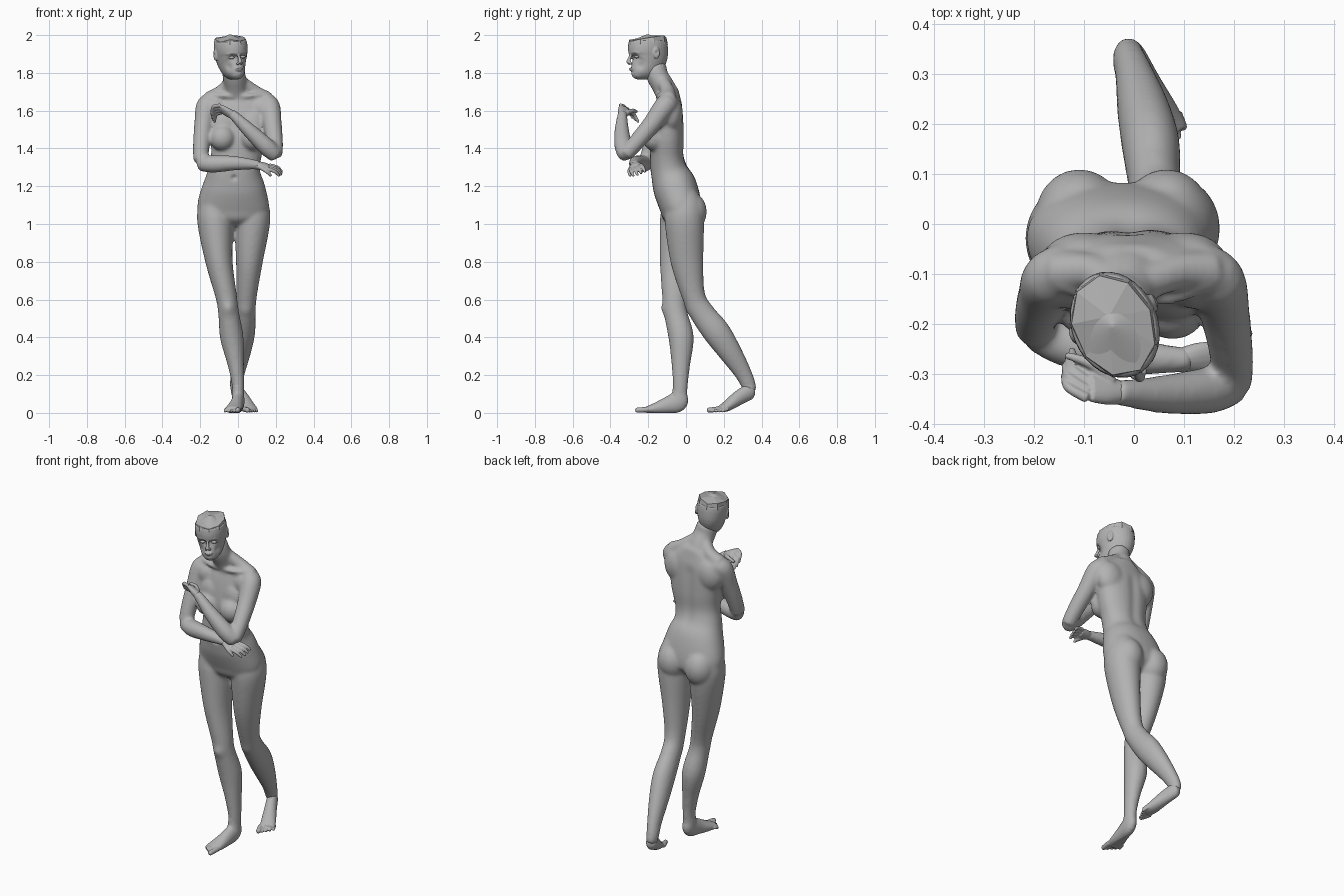
import bpy, bmesh, math
from mathutils import Vector, Matrix

if "Cube" in bpy.data.objects:
    bpy.data.objects.remove(bpy.data.objects["Cube"])

clay = bpy.data.materials.new("clay_grey")
clay.use_nodes = True
clay.diffuse_color = (0.45, 0.45, 0.45, 1)
clay.node_tree.nodes["Principled BSDF"].inputs["Base Color"].default_value = (0.45, 0.45, 0.45, 1)


def catmull(a, b, c, d, t):
    return 0.5 * (2 * b + (c - a) * t + (2 * a - 5 * b + 4 * c - d) * t * t + (3 * b - a - 3 * c + d) * t ** 3)


def loft(bm, rings, ref=(1, 0, 0), sides=24, steps=5, power=1.0):
    """Smooth tube through rings of (x, y, z, radius along ref, other radius)."""
    n, pts = len(rings), []
    for i in range(n - 1):
        q = [rings[max(i - 1, 0)], rings[i], rings[i + 1], rings[min(i + 2, n - 1)]]
        pts += [[catmull(*c, s / steps) for c in zip(*q)] for s in range(steps)]
    pts.append(list(rings[-1]))
    loops, tangents = [], []
    for i, p in enumerate(pts):
        t = (Vector(pts[min(i + 1, len(pts) - 1)][:3]) - Vector(pts[max(i - 1, 0)][:3])).normalized()
        r = Vector(ref)
        u = (r - t * r.dot(t)).normalized()
        w = t.cross(u)
        loop = []
        for k in range(sides):
            c, s = math.cos(math.tau * k / sides), math.sin(math.tau * k / sides)
            c, s = math.copysign(abs(c) ** power, c), math.copysign(abs(s) ** power, s)
            loop.append(bm.verts.new(Vector(p[:3]) + u * c * p[3] + w * s * p[4]))
        loops.append(loop)
        tangents.append(t)
    for a, b in zip(loops, loops[1:]):
        for k in range(sides):
            bm.faces.new((a[k], a[(k + 1) % sides], b[(k + 1) % sides], b[k]))
    # rounded ends
    for j, sign in ((0, -1), (-1, 1)):
        p = pts[j]
        pole = bm.verts.new(Vector(p[:3]) + tangents[j] * sign * 0.5 * min(p[3], p[4]))
        for k in range(sides):
            f = (loops[j][k], loops[j][(k + 1) % sides], pole)
            bm.faces.new(f if sign > 0 else f[::-1])


def tube(bm, pts, ref=(0, 0, 1), sides=16):
    loft(bm, [(*p[:3], p[3], p[3]) for p in pts], ref, sides)


def ball(bm, centre, scale):
    m = Matrix.Translation(centre) @ Matrix.Diagonal((*scale, 1))
    bmesh.ops.create_uvsphere(bm, u_segments=24, v_segments=16, radius=1, matrix=m)


def finish(name, bm, voxel=None, smooth=4, dents=(), matrix=None, floor=False):
    """Fuse overlapping parts, press soft dents or bumps, then shade."""
    bmesh.ops.recalc_face_normals(bm, faces=bm.faces)
    mesh = bpy.data.meshes.new(name)
    bm.to_mesh(mesh)
    bm.free()
    ob = bpy.data.objects.new(name, mesh)
    bpy.context.collection.objects.link(ob)
    if voxel:
        rm = ob.modifiers.new("fuse", 'REMESH')
        rm.mode, rm.voxel_size = 'VOXEL', voxel
        sm = ob.modifiers.new("soften", 'SMOOTH')
        sm.factor, sm.iterations = 0.5, smooth
        dg = bpy.context.evaluated_depsgraph_get()
        fused = bpy.data.meshes.new_from_object(ob.evaluated_get(dg))
        ob.modifiers.clear()
        ob.data = fused
    for v in ob.data.vertices:
        shift = Vector()
        for c, r, off in dents:
            d = (v.co - Vector(c)).length / r
            if d < 3:
                shift += Vector(off) * math.exp(-d * d)
        v.co += shift
        if floor:
            v.co.z = max(v.co.z, 0.0)
    if matrix:
        ob.data.transform(matrix)
    ob.data.materials.clear()
    ob.data.materials.append(clay)
    bpy.ops.object.select_all(action='DESELECT')
    ob.select_set(True)
    bpy.context.view_layer.objects.active = ob
    bpy.ops.object.shade_smooth_by_angle(angle=math.radians(50))
    return ob


# ---- body: torso, neck, legs and arms fused into one surface
bm = bmesh.new()
loft(bm, [(-.025, -.02, 1.0, .09, .06), (-.025, -.025, 1.04, .17, .10), (-.025, -.03, 1.1, .19, .112),
          (-.022, -.06, 1.2, .166, .116), (-.02, -.088, 1.28, .139, .1), (-.01, -.1, 1.36, .133, .09),
          (0, -.1, 1.46, .15, .091), (0, -.095, 1.56, .163, .082), (0, -.09, 1.63, .165, .07),
          (-.005, -.088, 1.685, .11, .054), (-.01, -.09, 1.715, .065, .047)], sides=32, power=0.9)
loft(bm, [(-.01, -.088, 1.66, .08, .06), (-.013, -.115, 1.72, .062, .06),
          (-.02, -.15, 1.78, .061, .058), (-.03, -.165, 1.83, .058, .062)])
for s in (-1, 1):
    ball(bm, (.087 * s - .022, .016, 1.065), (.088, .094, .108))
    ball(bm, (.08 * s - .003, -.168, 1.455), (.068, .063, .068))
    ball(bm, (.075 * s, -.145, 1.52), (.07, .045, .085))
    # shoulder blade, chest muscle, neck muscle, collarbone
    ball(bm, (.1 * s, -.08, 1.585), (.088, .064, .1))
    ball(bm, (.125 * s, -.125, 1.61), (.065, .045, .062))
    tube(bm, [(.03 * s - .012, -.12, 1.75, .035), (.09 * s, -.095, 1.698, .037), (.155 * s, -.095, 1.66, .042)])
    tube(bm, [(.02 * s - .008, -.148, 1.675, .013), (.08 * s, -.148, 1.68, .012), (.15 * s, -.12, 1.685, .013)])
# standing leg and trailing leg
loft(bm, [(-.105, -.045, 1.18, .07, .08), (-.12, -.032, 1.09, .09, .10), (-.12, -.03, 1.0, .094, .109),
          (-.1, -.048, .8, .072, .091), (-.063, -.06, .62, .057, .067), (-.05, -.055, .53, .055, .062),
          (-.033, -.026, .4, .062, .067), (-.012, -.027, .26, .044, .05), (0, -.03, .15, .033, .04),
          (0, -.032, .07, .032, .038)])
loft(bm, [(.06, -.04, 1.18, .07, .08), (.075, -.012, 1.09, .09, .10), (.075, -.008, 1.0, .094, .104),
          (.06, .006, .8, .071, .087), (.046, .04, .62, .054, .062), (.04, .088, .525, .053, .066),
          (.033, .16, .43, .058, .073), (.018, .228, .33, .052, .063), (.0, .297, .22, .038, .047),
          (-.01, .328, .155, .033, .04), (-.01, .34, .115, .029, .035)])
# arms: shoulder, elbow, wrist
tube(bm, [(.125, -.09, 1.635, .056), (.165, -.112, 1.625, .057), (.182, -.18, 1.53, .05),
          (.195, -.265, 1.43, .044), (.197, -.318, 1.37, .04)], (1, 0, 0))
tube(bm, [(.2, -.318, 1.362, .04), (.15, -.332, 1.41, .047), (.06, -.34, 1.495, .039),
          (-.015, -.338, 1.568, .028), (-.035, -.335, 1.583, .027)], (0, 1, 0))
tube(bm, [(-.125, -.09, 1.635, .056), (-.165, -.108, 1.625, .057), (-.182, -.14, 1.53, .05),
          (-.194, -.18, 1.42, .045), (-.198, -.21, 1.335, .04)], (1, 0, 0))
tube(bm, [(-.2, -.21, 1.32, .04), (-.13, -.24, 1.318, .047), (-.02, -.264, 1.322, .039),
          (.085, -.27, 1.315, .027), (.11, -.27, 1.31, .026)], (0, 1, 0))
body_dents = [((-.02, -.185, 1.245), .013, (0, .012, 0))]
body_dents += [((-.01, -.01, 1.25 + .025 * i), .03, (0, -.0035, 0)) for i in range(15)]
body_dents += [((-.05, -.115, .55), .03, (0, -.01, 0)), ((.04, .03, .55), .03, (0, -.008, -.004))]
finish("body", bm, 0.008, 12, body_dents)


# ---- hands
def hand(name, wrist, knuckle, mid, tip, spread, thumb):
    bm = bmesh.new()
    wrist, knuckle, mid, tip, spread = map(Vector, (wrist, knuckle, mid, tip, spread))
    loft(bm, [(*wrist, .022, .022), (*wrist.lerp(knuckle, .5), .032, .02), (*knuckle, .034, .015)], spread, 16)
    for i in (-1.5, -.5, .5, 1.5):
        k = 1 - .06 * abs(i + .3)
        base = knuckle + spread * i
        m = base + (mid - knuckle) * k + spread * i * .15
        e = m + (tip - mid) * k
        tube(bm, [(*base, .0105), (*m, .0095), (*e, .007)], spread, 10)
    tube(bm, thumb, spread, 10)
    finish(name, bm, 0.0035, 2)


hand("left_hand", (-.02, -.338, 1.572), (-.088, -.325, 1.61), (-.127, -.298, 1.598), (-.136, -.272, 1.553),
     (.004, .015, -.012), [(-.045, -.315, 1.59, .013), (-.085, -.28, 1.6, .011), (-.135, -.262, 1.595, .007)])
hand("right_hand", (.09, -.27, 1.313), (.158, -.266, 1.302), (.205, -.258, 1.288), (.232, -.246, 1.262),
     (.005, .018, .006), [(.11, -.285, 1.305, .013), (.15, -.3, 1.28, .011), (.175, -.295, 1.255, .007)])


# ---- feet
def foot(name, rings, ball_pos, toe_dir, inner):
    bm = bmesh.new()
    loft(bm, rings, inner)
    ball_pos, toe_dir, inner = Vector(ball_pos), Vector(toe_dir), Vector(inner)
    for i in range(5):
        base = ball_pos + inner * (.034 - .018 * i) - toe_dir * .006 * i
        r = .0145 if i == 0 else .0105 - .0006 * i
        end = base + toe_dir * (.062 - .007 * i)
        end.z = r
        tube(bm, [(*base, r), (*base.lerp(end, .5), r), (*end, r * .9)], inner, 10)
    finish(name, bm, 0.004, 4, floor=True)


foot("right_foot", [(0, -.032, .15, .03, .037), (0, -.034, .1, .032, .041), (0, -.045, .06, .034, .055),
                    (-.008, -.1, .04, .036, .044), (-.02, -.16, .024, .042, .03), (-.03, -.21, .016, .043, .017)],
     (-.03, -.2, .018), (-.1, -.99, 0), (.99, -.1, 0))
# rounded heel sits at the first ring of the trailing foot
foot("left_foot", [(-.015, .352, .118, .025, .028), (-.005, .333, .11, .03, .041), (.02, .28, .08, .034, .039),
                   (.05, .217, .036, .041, .028), (.066, .18, .02, .042, .017)],
     (.062, .185, .02), (.37, -.93, 0), (-.93, -.37, 0))

# ---- head, turned towards its left
turn = (Matrix.Translation((-.035, -.2, 1.88)) @ Matrix.Rotation(math.radians(23), 4, 'Z')
        @ Matrix.Rotation(math.radians(-4), 4, 'Y') @ Matrix.Translation((0, 0, -1.88)))
bm = bmesh.new()
loft(bm, [(0, -.08, 1.782, .026, .022), (0, -.058, 1.802, .048, .052), (0, -.018, 1.84, .068, .088),
          (0, .0, 1.885, .08, .105), (0, .0, 1.93, .086, .109), (0, .0, 1.965, .083, .105)], sides=32)
tube(bm, [(0, -.099, 1.898, .007), (0, -.11, 1.872, .009), (0, -.116, 1.854, .012)], (1, 0, 0))
ball(bm, (0, -.097, 1.823), (.021, .014, .005))
ball(bm, (0, -.095, 1.815), (.018, .013, .006))
for s in (-1, 1):
    ball(bm, (s * .01, -.106, 1.85), (.009, .01, .007))
    ball(bm, (s * .086, .012, 1.9), (.009, .018, .032))
    tube(bm, [(s * .012, -.099, 1.903, .007), (s * .035, -.092, 1.908, .007), (s * .056, -.072, 1.9, .006)])
face_dents = [((s * .032, -.097, 1.883), .014, (0, .013, 0)) for s in (-1, 1)]
face_dents += [((s * .05, -.07, 1.835), .02, (-s * .006, .004, 0)) for s in (-1, 1)]
face_dents += [((s * .097, .012, 1.902), .01, (-s * .007, 0, 0)) for s in (-1, 1)]
face_dents += [((0, -.1, 1.79), .014, (0, -.006, 0))]
finish("head", bm, 0.004, 4, face_dents, turn)

# eyes
for s, name in ((1, "left_eye"), (-1, "right_eye")):
    bm = bmesh.new()
    ball(bm, (s * .032, -.08, 1.883), (.015, .013, .008))
    finish(name, bm, matrix=turn)

# faceted crown with an uneven flat top
bm = bmesh.new()
tops = (1.985, 1.995, 1.985, 1.99, 1.985, 1.968, 1.978, 1.968, 1.975)
low, high = [], []
for i, h in enumerate(tops):
    a = math.tau * i / len(tops)
    low.append(bm.verts.new((.086 * math.cos(a), .11 * math.sin(a), 1.95)))
    high.append(bm.verts.new((.08 * math.cos(a), .104 * math.sin(a), h)))
peak = bm.verts.new((0, .02, 1.997))
for i in range(len(tops)):
    j = (i + 1) % len(tops)
    bm.faces.new((low[i], low[j], high[j], high[i]))
    bm.faces.new((high[i], high[j], peak))
bm.faces.new(low[::-1])
crown = finish("crown_cap", bm, matrix=turn)
for p in crown.data.polygons:
    p.use_smooth = False
